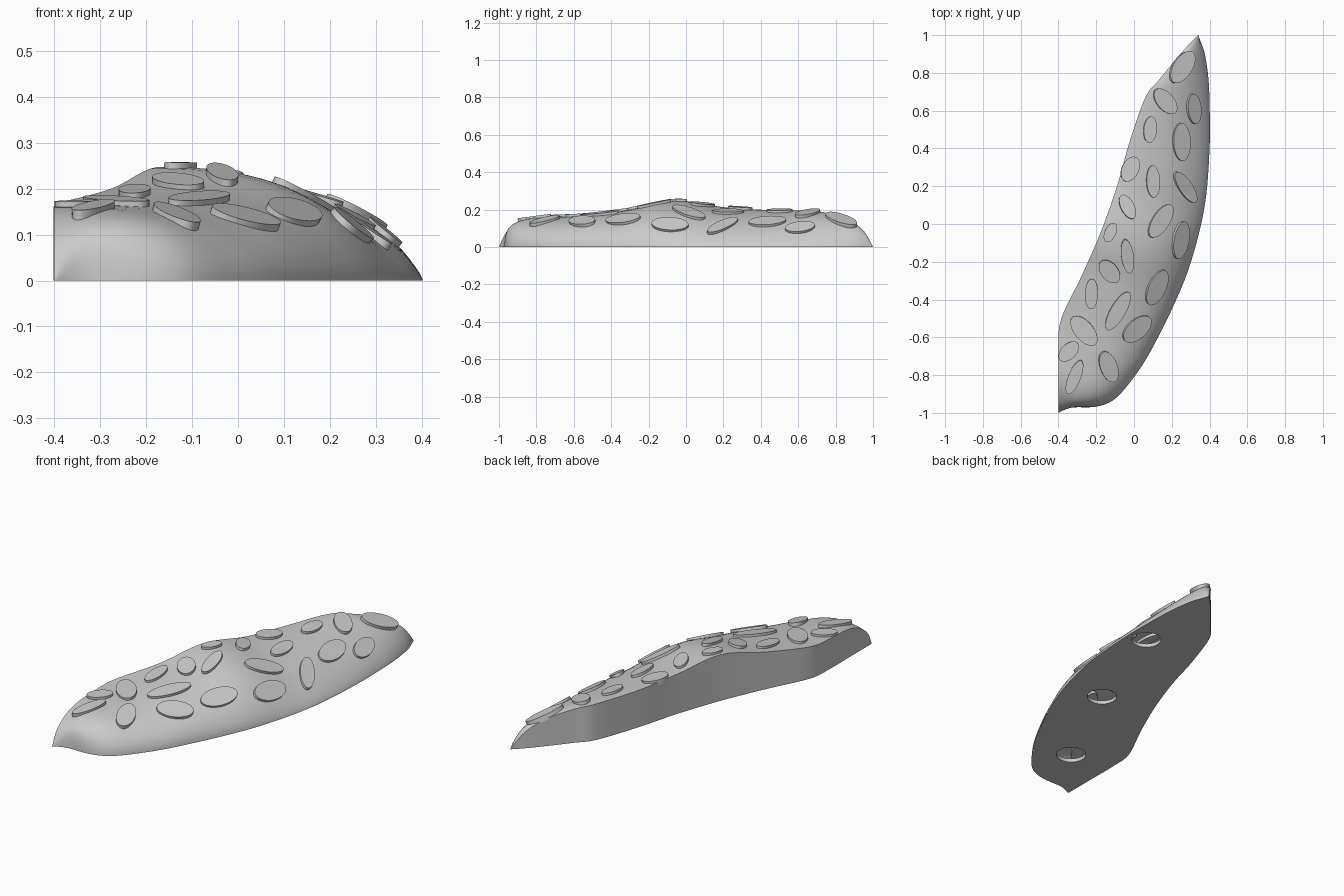
import bpy, bmesh, math
from mathutils import Vector
from mathutils.bvhtree import BVHTree

if "Cube" in bpy.data.objects:
    bpy.data.objects.remove(bpy.data.objects["Cube"])

grey = bpy.data.materials.new("stone_grey")
grey.use_nodes = True
grey.diffuse_color = (0.6, 0.6, 0.6, 1)
grey.node_tree.nodes["Principled BSDF"].inputs["Base Color"].default_value = (0.6, 0.6, 0.6, 1)

# Section knots: ridge x, ridge y, ridge height, rim x, rim y
KNOTS = [
    (-.4, -1, 0, -.4, -1), (-.4, -.96, .075, -.33, -.972), (-.4, -.88, .13, -.2, -.967),
    (-.4, -.78, .155, -.1, -.925), (-.4, -.65, .162, 0, -.81), (-.385, -.5, .17, .09, -.67),
    (-.275, -.27, .2, .215, -.42), (-.175, -.04, .247, .305, -.19), (-.09, .2, .213, .375, .1),
    (-.025, .43, .198, .4, .4), (.06, .67, .193, .4, .64), (.13, .76, .18, .393, .78),
    (.22, .87, .145, .375, .9), (.29, .95, .085, .355, .96), (.34, 1, 0, .34, 1)]

# Raised ovals: x, y, half length, half width, turn in degrees
OVALS = [
    (.255, .83, .095, .05, 58), (.165, .65, .08, .045, -50), (.315, .61, .08, .035, 95),
    (.085, .5, .07, .035, 85), (.25, .435, .1, .045, 92), (-.02, .29, .07, .045, 65),
    (.1, .225, .085, .035, 92), (.27, .195, .095, .035, -57), (-.035, .09, .07, .035, -62),
    (.14, .015, .1, .045, 58), (-.125, -.045, .055, .03, 65), (.245, -.085, .1, .04, 80),
    (-.035, -.17, .09, .033, -82), (-.13, -.25, .07, .045, -50), (.12, -.335, .1, .045, 65),
    (-.225, -.37, .08, .035, 88), (-.085, -.46, .115, .04, 60), (.015, -.555, .09, .05, 42),
    (-.265, -.565, .095, .05, -50), (-.345, -.675, .065, .04, 45),
    (-.135, -.755, .085, .045, -70), (-.315, -.81, .095, .033, 68)]

HOLES = [(.3, .455), (.1, -.135), (-.16, -.69)]


def spline(knots, steps):
    """Catmull-Rom through the knots, all columns at once."""
    out = []
    for i in range(len(knots) - 1):
        p0, p1 = knots[max(i - 1, 0)], knots[i]
        p2, p3 = knots[i + 1], knots[min(i + 2, len(knots) - 1)]
        for k in range(steps):
            t = k / steps
            out.append([b + t / 2 * (c - a + t * (2 * a - 5 * b + 4 * c - d
                        + t * (3 * b - a - 3 * c + d)))
                        for a, b, c, d in zip(p0, p1, p2, p3)])
    return out + [list(knots[-1])]


def loft(rows, closed=False):
    """Join equal rows of points with quads."""
    bm = bmesh.new()
    grid = [[bm.verts.new(p) for p in row] for row in rows]
    n = len(rows[0])
    for r, s in zip(grid, grid[1:]):
        for j in range(n if closed else n - 1):
            k = (j + 1) % n
            bm.faces.new((r[j], r[k], s[k], s[j]))
    bmesh.ops.remove_doubles(bm, verts=bm.verts, dist=0.0002)
    return bm


def make_object(name, bm, smooth=None):
    mesh = bpy.data.meshes.new(name)
    bm.to_mesh(mesh)
    ob = bpy.data.objects.new(name, mesh)
    bpy.context.collection.objects.link(ob)
    mesh.materials.append(grey)
    bpy.ops.object.select_all(action="DESELECT")
    ob.select_set(True)
    bpy.context.view_layer.objects.active = ob
    if smooth:
        bpy.ops.object.shade_smooth_by_angle(angle=math.radians(smooth))
    return ob


# Domed shell with its upright side wall
sections = spline(KNOTS, 6)
ACROSS = 24
skin, plate = [], []
for lx, ly, h, rx, ry in sections:
    h = max(h, 0)
    left, right = Vector((lx, ly, 0)), Vector((rx, ry, 0))
    w = min(max(((ly + ry) / 2 + .5) / .6, 0), 1)
    full, power = 3.4 - 1.4 * w, .53 + .22 * w
    row = [left]
    for j in range(ACROSS + 1):
        t = math.sin(j / ACROSS * math.pi / 2)
        z = h * max(1 - t ** full, 0) ** power
        row.append(left.lerp(right, t) + Vector((0, 0, z)))
    skin.append(row)
    up = Vector((0, 0, min(.02, h * .3)))
    plate.append([left, left.lerp(right, .01) + up, right.lerp(left, .06) + up, right])
shell_bm = loft(skin)
tree = BVHTree.FromBMesh(shell_bm)
make_object("domed_shell", shell_bm, 40)

# Flat base with three round bolt holes
base = make_object("base_plate", loft(plate, closed=True))
cut_bm = bmesh.new()
for x, y in HOLES:
    made = bmesh.ops.create_cone(cut_bm, cap_ends=True, segments=32,
                                 radius1=.075, radius2=.075, depth=.2)
    bmesh.ops.translate(cut_bm, verts=made["verts"], vec=(x, y, 0))
cutter = make_object("hole_cutter", cut_bm)
cutter.hide_render = True
mod = base.modifiers.new("holes", "BOOLEAN")
mod.operation, mod.solver, mod.object = "DIFFERENCE", "EXACT", cutter
bpy.context.view_layer.objects.active = base
bpy.ops.object.modifier_apply(modifier=mod.name)
bpy.data.objects.remove(cutter)


def height(x, y, fallback=0):
    hit = tree.ray_cast(Vector((x, y, 2)), Vector((0, 0, -1)))[0]
    return hit.z if hit else fallback


# Flat oval pads lying on the dome
SIDES = 32
for i, (x, y, a, b, deg) in enumerate(OVALS):
    c, s = math.cos(math.radians(deg)), math.sin(math.radians(deg))
    mid = height(x, y)

    def sample(u, v):
        return height(x + u * c - v * s, y + u * s + v * c, mid)

    reach = .75
    f, g = sample(a * reach, 0), sample(-a * reach, 0)
    p, q = sample(0, b * reach), sample(0, -b * reach)
    su, sv = (f - g) / (2 * a * reach), (p - q) / (2 * b * reach)
    z0 = (2 * mid + f + g + p + q) / 6
    normal = Vector((-su * c + sv * s, -su * s - sv * c, 1)).normalized()
    ring = []
    for k in range(SIDES):
        u = a * math.cos(math.tau * k / SIDES)
        v = b * math.sin(math.tau * k / SIDES)
        ring.append(Vector((x + u * c - v * s, y + u * s + v * c, z0 + su * u + sv * v)))
    bm = bmesh.new()
    top = [bm.verts.new(r + normal * .012) for r in ring]
    low = [bm.verts.new(r - normal * .015) for r in ring]
    bm.faces.new(top)
    bm.faces.new(low[::-1])
    for k in range(SIDES):
        m = (k + 1) % SIDES
        bm.faces.new((low[k], low[m], top[m], top[k]))
    make_object(f"oval_pad_{i + 1}", bm, 40)
